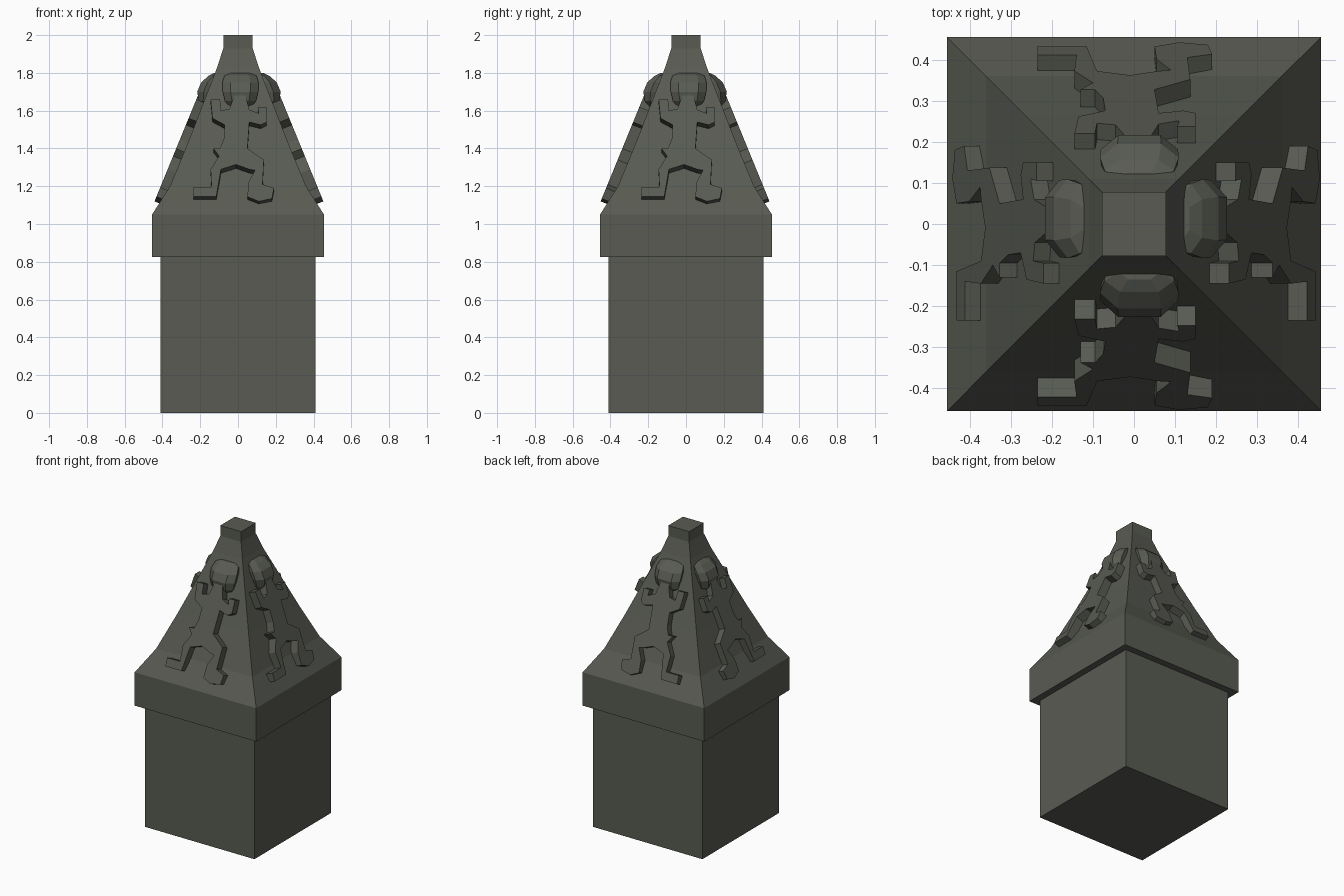
import bpy, bmesh, math
from mathutils import Matrix, Vector

if "Cube" in bpy.data.objects:
    bpy.data.objects.remove(bpy.data.objects["Cube"])

stone = bpy.data.materials.new("dark_stone")
stone.diffuse_color = (0.098, 0.104, 0.085, 1)
stone.use_nodes = True
stone.node_tree.nodes["Principled BSDF"].inputs["Base Color"].default_value = stone.diffuse_color


def finish(name, bm, matrix=None):
    if matrix is not None:
        bm.transform(matrix)
    bmesh.ops.recalc_face_normals(bm, faces=bm.faces)
    me = bpy.data.meshes.new(name)
    bm.to_mesh(me)
    bm.free()
    me.materials.append(stone)
    ob = bpy.data.objects.new(name, me)
    bpy.context.collection.objects.link(ob)
    return ob


def loft(name, rings, matrix=None):
    """Skin equal-length rings of points and cap both ends."""
    bm = bmesh.new()
    vs = [[bm.verts.new(p) for p in r] for r in rings]
    n = len(vs[0])
    for a, b in zip(vs, vs[1:]):
        for i in range(n):
            j = (i + 1) % n
            bm.faces.new((a[i], a[j], b[j], b[i]))
    bm.faces.new(vs[0])
    bm.faces.new(vs[-1])
    return finish(name, bm, matrix)


def square_tower(name, profile):
    loft(name, [[(-w, -w, z), (w, -w, z), (w, w, z), (-w, w, z)] for w, z in profile])


# Pedestal, overhanging cap and slightly flared pyramid
square_tower("pedestal", [(0.41, 0), (0.41, 0.83)])
square_tower("cap", [(0.455, 0.825), (0.455, 1.05)])
square_tower("spire", [(0.455, 1.05), (0.36, 1.2), (0.265, 1.43), (0.11, 1.83),
                       (0.078, 1.93), (0.078, 2.0)])

# Climbing figure outline in front view (x, z)
outline = [(-0.145, 1.66), (-0.135, 1.56), (-0.07, 1.525), (-0.075, 1.45),
           (-0.095, 1.40), (-0.13, 1.40), (-0.10, 1.36), (-0.145, 1.29),
           (-0.14, 1.195), (-0.235, 1.195), (-0.235, 1.145), (-0.115, 1.145),
           (-0.09, 1.29), (-0.01, 1.315), (0.06, 1.29), (0.09, 1.285),
           (0.055, 1.22), (0.05, 1.145), (0.11, 1.12), (0.18, 1.135),
           (0.19, 1.19), (0.13, 1.21), (0.137, 1.34), (0.05, 1.40),
           (0.06, 1.54), (0.12, 1.525), (0.15, 1.54), (0.15, 1.62),
           (0.105, 1.62), (0.11, 1.585), (0.06, 1.605), (0.04, 1.68),
           (-0.02, 1.68), (-0.045, 1.61), (-0.09, 1.60), (-0.095, 1.66)]
slope = 0.41
normal = Vector((0, -1, slope)).normalized()

# Head rings: (z, half width, outward distance)
head = [(1.617, 0.055, 0.19), (1.65, 0.082, 0.218), (1.70, 0.094, 0.226),
        (1.75, 0.096, 0.205), (1.785, 0.085, 0.165), (1.80, 0.05, 0.135)]

quarter = Matrix.Rotation(math.pi / 2, 4, 'Z')
sides = {"front": (Matrix.Identity(4), 0.452),
         "back": (Matrix.Scale(-1, 4, (0, 1, 0)), 0.442),
         "right": (quarter, 0.452),
         "left": (Matrix.Scale(-1, 4, (1, 0, 0)) @ quarter, 0.442)}

for side, (m, out) in sides.items():
    # Flat body relief, cut square to the slope
    outer = [Vector((x, -(out - slope * (z - 1.12)), z)) for x, z in outline]
    inner = [p - normal * 0.075 for p in outer]
    loft("figure_body_" + side, [inner, outer], m)
    # Faceted head
    rings = []
    for z, w, d in head:
        back = 0.13 - 0.39 * (z - 1.70)
        d -= 0.452 - out
        mid = back + (d - back) * 0.6
        rings.append([(0.013 + sx * w, -y, z) for sx, y in
                      ((-0.9, back), (-1, mid), (-0.55, d), (0.55, d), (1, mid), (0.9, back))])
    loft("figure_head_" + side, rings, m)
